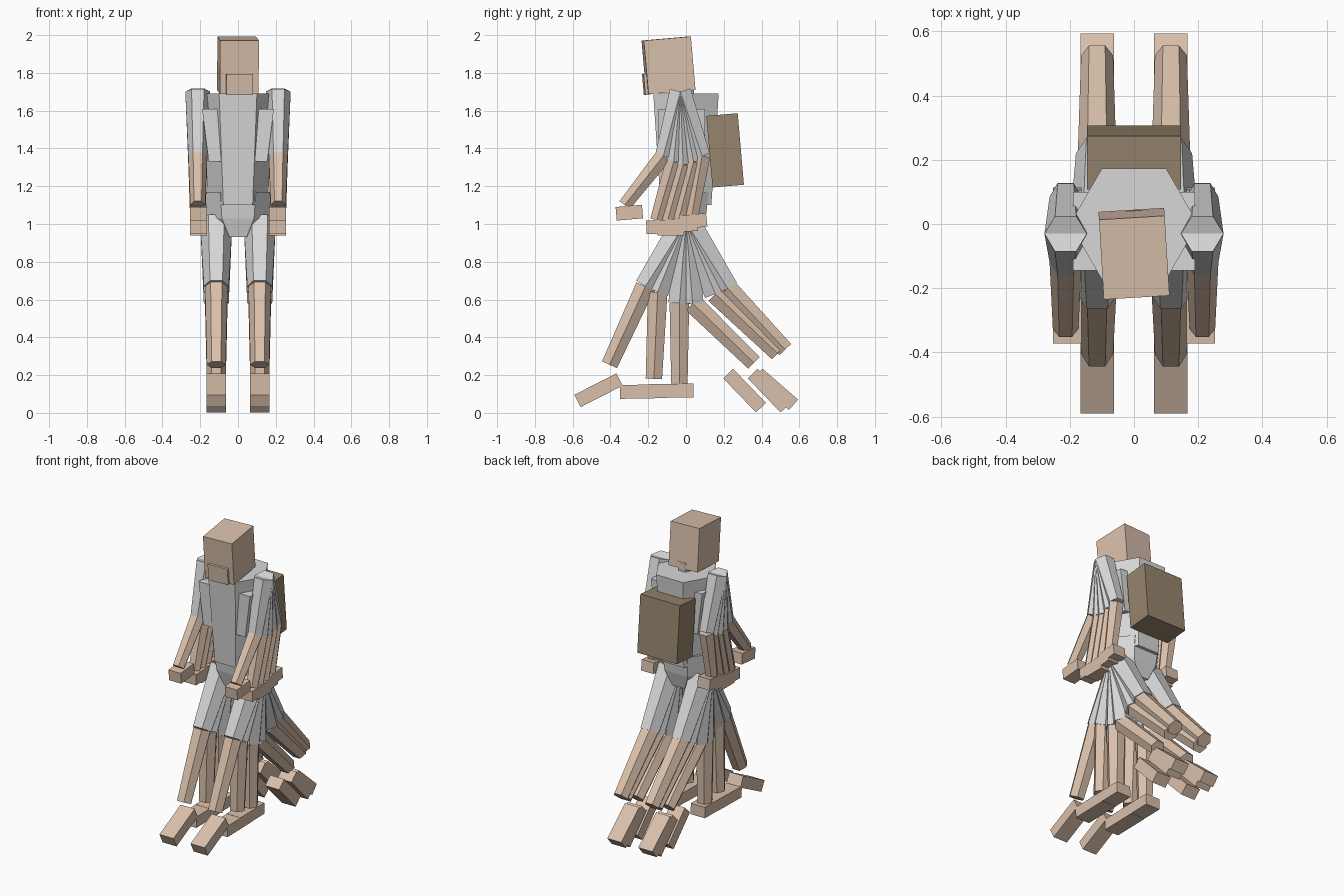
import bpy, bmesh, math
from mathutils import Vector, Matrix

if "Cube" in bpy.data.objects:
    bpy.data.objects.remove(bpy.data.objects["Cube"])


def material(name, rgb):
    m = bpy.data.materials.new(name)
    m.diffuse_color = (*rgb, 1)
    m.use_nodes = True
    m.node_tree.nodes["Principled BSDF"].inputs["Base Color"].default_value = m.diffuse_color
    return m


GREY = material("light grey cloth", (0.68, 0.68, 0.68))
SKIN = material("skin", (0.70, 0.53, 0.41))
PACK = material("pack brown", (0.31, 0.235, 0.155))


def finish(bm, name, mat):
    bmesh.ops.recalc_face_normals(bm, faces=bm.faces)
    me = bpy.data.meshes.new(name)
    bm.to_mesh(me)
    bm.free()
    me.materials.append(mat)
    ob = bpy.data.objects.new(name, me)
    bpy.context.collection.objects.link(ob)
    return ob


def loft(name, rings, mat):
    """Closed skin over a list of equal-length rings."""
    bm = bmesh.new()
    vs = [[bm.verts.new(p) for p in r] for r in rings]
    n = len(vs[0])
    for a, b in zip(vs, vs[1:]):
        for i in range(n):
            j = (i + 1) % n
            bm.faces.new((a[i], a[j], b[j], b[i]))
    bm.faces.new(vs[0])
    bm.faces.new(vs[-1])
    return finish(bm, name, mat)


def hexagon(c, d, rx, ry):
    """Six-sided ring with corners on +-x, flats towards d."""
    return [c + Vector((rx * math.cos(k * math.pi / 3), 0, 0))
            + d * ry * math.sin(k * math.pi / 3) for k in range(6)]


def limb(name, x, p, q, r0, r1, mat):
    a, b = Vector((x, *p)), Vector((x, *q))
    d = (b - a).normalized().cross(Vector((1, 0, 0)))
    return loft(name, [hexagon(a, d, r0, r0), hexagon(b, d, r1, r1)], mat)


def box(name, c, size, mat, pitch=0, yaw=0, local=(0, 0, 0)):
    rot = (Matrix.Rotation(math.radians(yaw), 4, 'Z')
           @ Matrix.Rotation(math.radians(pitch), 4, 'X'))
    bm = bmesh.new()
    bmesh.ops.create_cube(bm, size=1, matrix=Matrix.Translation(c) @ rot
                          @ Matrix.Translation(local) @ Matrix.Diagonal((*size, 1)))
    return finish(bm, name, mat)


Y = Vector((0, 1, 0))


def level(z, rx, ry):
    return hexagon(Vector((0, 0, z)), Y, rx, ry)


# torso, pelvis, neck
loft("torso", [level(1.10, 0.155, 0.155), level(1.69, 0.2, 0.2)], GREY)
loft("pelvis", [level(0.93, 0.09, 0.09), level(1.03, 0.17, 0.12),
                level(1.17, 0.19, 0.14)], GREY)
loft("neck", [level(1.66, 0.05, 0.05), level(1.75, 0.05, 0.05)], SKIN)

# head with chin plate, slightly turned and nodding
HEAD = (0, -0.0925, 1.84)
box("head", HEAD, (0.205, 0.25, 0.285), SKIN, 5, 3.5)
box("chin", HEAD, (0.14, 0.03, 0.11), SKIN, 5, 3.5, (0, -0.125, -0.09))

# backpack and its straps
box("backpack", (0, 0.207, 1.39), (0.292, 0.167, 0.38), PACK, 5)
for s in (-1, 1):
    loft("strap", [[(s * x0, -0.145, z), (s * x1, -0.145, z),
                    (s * x1, 0.10, z), (s * x0, 0.10, z)]
                   for x0, x1, z in ((0.07, 0.155, 1.33), (0.09, 0.19, 1.61))], GREY)

# arm poses (y, z): elbow, wrist, hand centre, hand pitch
ARMS = [((-0.12, 1.36), (-0.325, 1.10), (-0.30, 1.06), 5),
        ((-0.065, 1.33), (-0.155, 1.02), (-0.14, 0.985), 2),
        ((-0.015, 1.315), (-0.10, 1.01), (-0.08, 0.975), 0),
        ((0.04, 1.33), (-0.04, 1.02), (-0.01, 0.995), 4),
        ((0.085, 1.36), (0.03, 1.04), (0.04, 1.015), 6)]

# leg poses (y, z): knee, ankle, foot centre, foot pitch
LEGS = [((-0.215, 0.67), (-0.405, 0.255), (-0.463, 0.12), 27),
        ((-0.15, 0.64), (-0.17, 0.18), (-0.225, 0.113), 1),
        ((-0.035, 0.58), (-0.035, 0.155), (-0.085, 0.117), 1),
        ((0.035, 0.58), (0.36, 0.265), (0.31, 0.118), -46),
        ((0.155, 0.63), (0.485, 0.315), (0.44, 0.118), -46),
        ((0.22, 0.66), (0.525, 0.335), (0.475, 0.125), -41)]

for s in (-1, 1):
    for elbow, wrist, hand, pitch in ARMS:
        x = s * 0.213
        limb("upper_arm", x, (-0.03, 1.70), elbow, 0.066, 0.05, GREY)
        limb("forearm", x, elbow, wrist, 0.05, 0.04, SKIN)
        box("hand", (s * 0.208, *hand), (0.09, 0.14, 0.072), SKIN, pitch)
    for knee, ankle, foot, pitch in LEGS:
        x = s * 0.115
        limb("thigh", x, (0, 1.01), knee, 0.085, 0.066, GREY)
        limb("shin", x, knee, ankle, 0.06, 0.05, SKIN)
        box("foot", (x, *foot), (0.104, 0.25, 0.073), SKIN, pitch)
